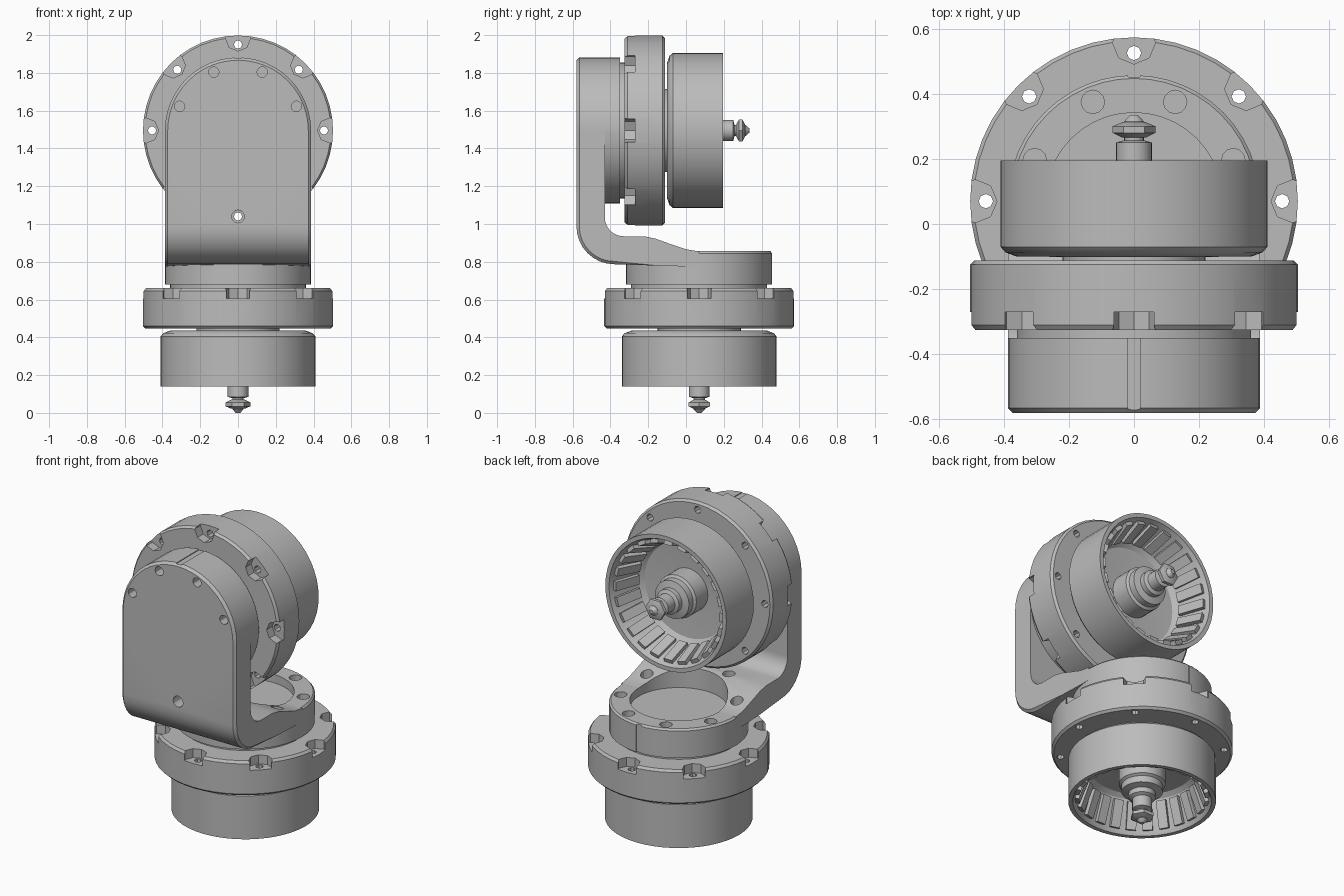
import bpy, bmesh, math
from mathutils import Matrix, Vector

if "Cube" in bpy.data.objects:
    bpy.data.objects.remove(bpy.data.objects["Cube"], do_unlink=True)

metal = bpy.data.materials.new("grey_metal")
metal.use_nodes = True
GREY = (0.5, 0.5, 0.5, 1)
metal.diffuse_color = GREY
metal.node_tree.nodes["Principled BSDF"].inputs["Base Color"].default_value = GREY

PI = math.pi
EIGHTH = PI / 4
T = Matrix.Translation


def finish(bm, name, matrix=Matrix()):
    """Turn a bmesh into a linked object."""
    bmesh.ops.transform(bm, matrix=matrix, verts=bm.verts)
    bmesh.ops.recalc_face_normals(bm, faces=bm.faces)
    mesh = bpy.data.meshes.new(name)
    bm.to_mesh(mesh)
    bm.free()
    mesh.materials.append(metal)
    obj = bpy.data.objects.new(name, mesh)
    bpy.context.collection.objects.link(obj)
    return obj


def lathe(name, profile, matrix, steps=48):
    """Revolve (radius, height) points around z."""
    bm = bmesh.new()
    verts = [bm.verts.new((r, 0, z)) for r, z in profile]
    edges = [bm.edges.new(pair) for pair in zip(verts, verts[1:])]
    bmesh.ops.spin(bm, geom=verts + edges, cent=(0, 0, 0), axis=(0, 0, 1),
                   angle=2 * PI, steps=steps)
    bmesh.ops.remove_doubles(bm, verts=bm.verts, dist=1e-5)
    return finish(bm, name, matrix)


def add_cyl(bm, x, y, z0, z1, radius, sides=12):
    bmesh.ops.create_cone(bm, cap_ends=True, segments=sides, radius1=radius,
                          radius2=radius, depth=z1 - z0,
                          matrix=T((x, y, (z0 + z1) / 2)))


def add_box(bm, centre, size):
    bmesh.ops.create_cube(bm, size=1, matrix=T(centre) @ Matrix.Diagonal((*size, 1)))


def hole_ring(name, angles, ring, z0, z1, radius, matrix, sides=12):
    """Cylinders on a circle, used as a cutter."""
    bm = bmesh.new()
    for a in angles:
        add_cyl(bm, ring * math.cos(a), ring * math.sin(a), z0, z1, radius, sides)
    return finish(bm, name, matrix)


def combine(obj, other, operation):
    """Apply a boolean and discard the second object."""
    other.hide_render = True
    mod = obj.modifiers.new("bool", "BOOLEAN")
    mod.operation = operation
    mod.solver = "EXACT"
    mod.object = other
    bpy.context.view_layer.objects.active = obj
    bpy.ops.object.modifier_apply(modifier=mod.name)
    bpy.data.objects.remove(other, do_unlink=True)


def actuator(side, m):
    # Fixed flange with notched rim, bolt holes and output boss
    flange = lathe(side + "_flange", [
        (0, .41), (.22, .41), (.22, .447), (.49, .447), (.503, .46), (.503, .645),
        (.492, .66), (.36, .66), (.36, .7), (0, .7)], m)
    angles = [i * EIGHTH for i in range(8)]
    combine(flange, hole_ring("notches", angles, .487, .605, .72, .066, m, 8), "DIFFERENCE")
    combine(flange, hole_ring("bolt_holes", angles, .455, .4, .64, .022, m, 8), "DIFFERENCE")

    # Open rotor cup with a domed crown and a deep dished floor
    lathe(side + "_rotor_cup", [
        (0, .437), (.36, .435), (.395, .422), (.41, .405), (.41, .14), (.385, .14),
        (.375, .16), (.315, .33), (.29, .35), (0, .37)], m)

    # Slanted bars lining the cup
    bm = bmesh.new()
    for i in range(24):
        place = (Matrix.Rotation(2 * PI * i / 24, 4, "Z") @ T((.342, 0, .24))
                 @ Matrix.Rotation(-.34, 4, "Y") @ Matrix.Diagonal((.04, .055, .16, 1)))
        bmesh.ops.create_cube(bm, size=1, matrix=place)
    finish(bm, side + "_cup_bars", m)

    # Stepped hub and pin, with a hexagonal nut
    lathe(side + "_hub", [
        (0, .38), (.13, .38), (.13, .25), (.115, .24), (.115, .2), (.075, .19),
        (.075, .16), (.055, .15), (.055, .085), (.03, .078), (.03, .02),
        (.012, 0), (0, 0)], m, 24)
    lathe(side + "_nut", [(0, .07), (.035, .07), (.066, .055), (.066, .035),
                          (.035, .022), (0, .022)], m, 6)


LOWER = T((0, .07, 0))
UPPER = T((0, .335, 1.495)) @ Matrix.Rotation(PI / 2, 4, "X")
actuator("lower", LOWER)
actuator("upper", UPPER)


# Bent bracket arm: side profile in (y, z), extruded across x
def arc(cy, cz, radius, start, end, n=8):
    return [(cy + radius * math.cos(start + (end - start) * i / n),
             cz + radius * math.sin(start + (end - start) * i / n)) for i in range(n + 1)]


R = .387
CHAMFER = .015
outer = [(-.58, 1.495)] + arc(-.38, .987, .2, PI, 1.5 * PI)
inner = arc(-.33, 1.035, .1, 1.5 * PI, PI) + [(-.43, 1.495)]
outline = outer + [(0, .775), (.07, .775), (.07, .855), (0, .866), (-.08, .893),
                   (-.16, .922), (-.22, .935)] + inner
bm = bmesh.new()
face = bm.faces.new([bm.verts.new((-R, y, z)) for y, z in outline])
out = bmesh.ops.extrude_face_region(bm, geom=[face])["geom"]
bmesh.ops.translate(bm, vec=Vector((2 * R, 0, 0)),
                    verts=[v for v in out if isinstance(v, bmesh.types.BMVert)])


# Chamfer the long front edges of the arm
def on_front(v):
    return any(abs(v.co.y - y) + abs(v.co.z - z) < 1e-4 for y, z in outer)


front_edges = [e for e in bm.edges if all(on_front(v) for v in e.verts)
               and abs(e.verts[0].co.x - e.verts[1].co.x) < 1e-4]
bmesh.ops.bevel(bm, geom=front_edges, offset=CHAMFER, offset_type="OFFSET",
                segments=1, affect="EDGES")
bracket = finish(bm, "bracket")

# Round mounting ends of the bracket
combine(bracket, lathe("base_end", [(0, .68), (R, .68), (R, .845), (R - .01, .856),
                                    (0, .856)], LOWER), "UNION")
combine(bracket, lathe("top_end", [(0, .685), (R, .685), (R, .915 - CHAMFER),
                                   (R - CHAMFER, .915), (0, .915)], UPPER), "UNION")

# Pocket in the base end, screw holes, access hole and alignment grooves
bm = bmesh.new()
add_cyl(bm, 0, 0, .805, 1.1, .272, 40)
combine(bracket, finish(bm, "pocket", LOWER), "DIFFERENCE")
odd = [(i + .5) * EIGHTH for i in range(8)]
combine(bracket, hole_ring("base_holes", odd, .33, .75, 1.02, .036, LOWER), "DIFFERENCE")
combine(bracket, hole_ring("top_holes", odd[:4], .335, .82, 1, .028, UPPER), "DIFFERENCE")
combine(bracket, hole_ring("access_hole", [-PI / 2], .455, .6, 1, .034, UPPER), "DIFFERENCE")
bm = bmesh.new()
add_box(bm, (0, -.46, 1.886), (.036, .4, .02))
add_box(bm, (0, .461, .77), (.036, .02, .3))
combine(bracket, finish(bm, "grooves"), "DIFFERENCE")

# Smooth shading with sharp edges kept
for obj in bpy.context.view_layer.objects:
    obj.select_set(obj.type == "MESH" and metal.name in obj.data.materials)
bpy.context.view_layer.objects.active = bracket
bpy.ops.object.shade_smooth_by_angle(angle=math.radians(30))
